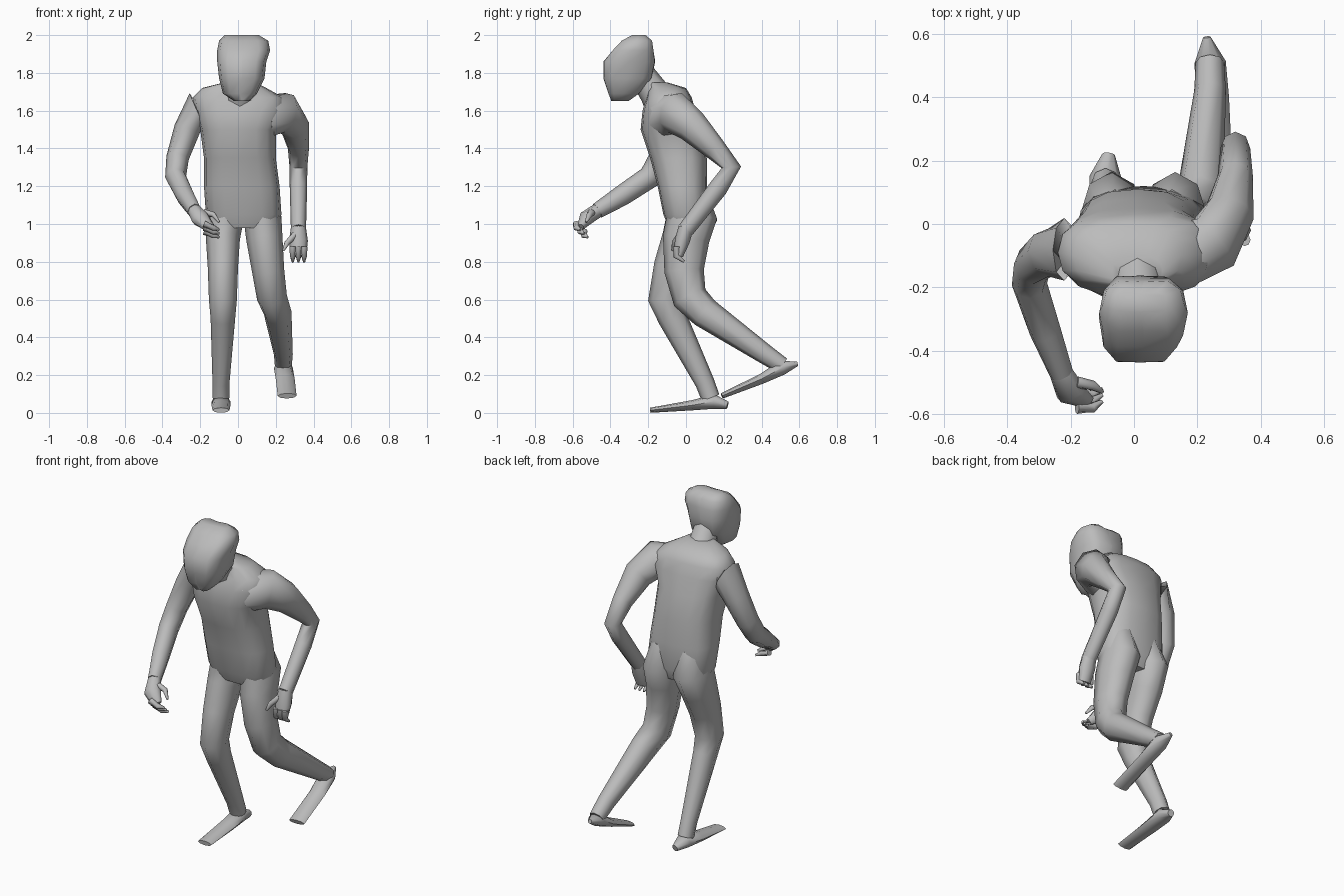
import bpy, bmesh, math
from mathutils import Vector

cube = bpy.data.objects.get("Cube")
if cube:
    bpy.data.objects.remove(cube, do_unlink=True)

shade = .5
colour = (shade, shade, shade, 1)
grey = bpy.data.materials.new("plain grey")
grey.use_nodes = True
grey.diffuse_color = colour
grey.node_tree.nodes["Principled BSDF"].inputs["Base Color"].default_value = colour


def loft(name, rings):
    """Skin a list of equal rings of points and close both ends."""
    bm = bmesh.new()
    loops = [[bm.verts.new(point) for point in ring] for ring in rings]
    for lower, upper in zip(loops, loops[1:]):
        for i in range(len(lower)):
            bm.faces.new((lower[i - 1], lower[i], upper[i], upper[i - 1]))
    bm.faces.new(loops[0])
    bm.faces.new(loops[-1])
    bmesh.ops.recalc_face_normals(bm, faces=bm.faces)
    mesh = bpy.data.meshes.new(name)
    bm.to_mesh(mesh)
    bm.free()
    mesh.materials.append(grey)
    part = bpy.data.objects.new(name, mesh)
    bpy.context.collection.objects.link(part)
    bpy.ops.object.select_all(action='DESELECT')
    part.select_set(True)
    bpy.context.view_layer.objects.active = part
    bpy.ops.object.shade_smooth_by_angle(angle=math.radians(60))
    return part


def circle(sides):
    """Cosine and sine for each corner of a regular polygon."""
    angles = [math.tau * k / sides for k in range(sides)]
    return [(math.cos(a), math.sin(a)) for a in angles]


def limb(name, stations, depth=1.1, end_depth=None):
    """Tube through (x, y, z, half width) stations; depth is relative to width."""
    points = [Vector(station[:3]) for station in stations]
    last = len(points) - 1
    if end_depth is None:
        end_depth = depth
    rings = []
    for i, point in enumerate(points):
        directions = [(b - a).normalized() for a, b in zip(points, points[1:])]
        along = (directions[max(i - 1, 0)] + directions[min(i, last - 1)]).normalized()
        side = Vector((1, 0, 0))
        side = (side - along * side.dot(along)).normalized()
        front = along.cross(side) * (depth + (end_depth - depth) * i / last)
        width = stations[i][3]
        rings.append([point + (side * c + front * s) * width for c, s in circle(8)])
    return loft(name, rings)


def soften(value):
    """Push a circle coordinate outwards for a rounded-box outline."""
    return math.copysign(abs(value) ** .77, value)


def level_ring(sides, z, x, y, half_width, half_depth):
    """Rounded-box ring lying level at height z."""
    return [Vector((x + half_width * soften(c), y + half_depth * soften(s), z))
            for c, s in circle(sides)]


def finger(name, base, knuckle, tip):
    """Short curled digit tapering to a point."""
    limb(name, [(*base, .018), (*knuckle, .015), (*tip, .006)])


# Torso: hips, waist, chest and sloping shoulders
torso_levels = [
    (.98, .03, 0, .16, .09), (1.05, .03, 0, .2, .12), (1.2, .02, -.02, .2, .13),
    (1.35, .01, -.04, .19, .15), (1.5, 0, -.08, .2, .16), (1.6, .01, -.09, .24, .14),
    (1.67, 0, -.09, .24, .12), (1.72, -.02, -.1, .17, .1), (1.75, .01, -.15, .08, .05)]
loft("torso", [level_ring(16, *level) for level in torso_levels])
limb("neck", [(.01, -.1, 1.6, .11), (.01, -.17, 1.7, .08), (.02, -.24, 1.8, .07)], 1)

# Head: two lobes meeting in a sunken seam down the middle
head_levels = [
    (1.65, .02, -.35, .04, .05), (1.69, .01, -.33, .09, .09), (1.77, .02, -.31, .12, .14),
    (1.86, .02, -.3, .13, .15), (1.92, .03, -.28, .14, .12), (1.97, .03, -.26, .13, .09),
    (2, .02, -.25, .09, .04)]
sides = 12
seam = (sides // 4, 3 * sides // 4)
head_rings = [level_ring(sides, *level) for level in head_levels]
for ring in head_rings:
    for k, inward in zip(seam, (-1, 1)):
        ring[k] += Vector((0, .013 * inward, 0))
head = loft("head", head_rings)
for edge in head.data.edges:
    first, second = (v % sides for v in edge.vertices)
    if first == second and first in seam:
        edge.use_edge_sharp = True

# Arms: the left one swings back, the right one reaches forward
limb("left_arm", [
    (.14, -.1, 1.57, .11), (.25, -.06, 1.59, .1), (.3, .03, 1.52, .08),
    (.32, .15, 1.4, .056), (.32, .24, 1.3, .047), (.32, .17, 1.19, .046),
    (.32, 0, .97, .04)])
limb("right_arm", [
    (-.13, -.09, 1.58, .11), (-.22, -.08, 1.61, .09), (-.27, -.09, 1.5, .07),
    (-.32, -.13, 1.35, .06), (-.33, -.19, 1.25, .056), (-.28, -.34, 1.15, .05),
    (-.23, -.47, 1.07, .038)])

# Hands: a palm with curled fingers and a thumb
limb("left_palm", [(.32, 0, .98, .04), (.32, -.02, .91, .05), (.32, -.04, .83, .04)], 1, .6)
finger("left_thumb", (.3, -.03, .94), (.26, -.06, .9), (.24, -.07, .86))
limb("right_palm", [(-.23, -.47, 1.07, .038), (-.2, -.53, 1.03, .05), (-.15, -.56, .98, .03)], 1, .6)
finger("right_thumb", (-.18, -.5, 1.06), (-.13, -.51, 1.05), (-.1, -.53, 1.01))
for i, digit in enumerate(("index", "middle", "little")):
    x = .29 + .03 * i
    finger(f"left_{digit}_finger", (x, -.05, .88), (x, -.05, .83), (x, -.01, .8))
    y, z = -.58 + .02 * i, 1 - .02 * i
    finger(f"right_{digit}_finger", (-.18, y, z), (-.13, y, z - .02), (-.1, y + .02, z - .03))

# Legs: the right one is planted, the left one trails bent
limb("right_leg", [
    (-.06, 0, 1.15, .08), (-.07, .03, 1.03, .1), (-.08, -.01, .92, .09),
    (-.08, -.07, .77, .08), (-.08, -.11, .6, .074), (-.08, -.07, .5, .065),
    (-.09, .1, .16, .045), (-.09, .13, .08, .045)], 1.4, 1.1)
limb("left_leg", [
    (.12, 0, 1.15, .08), (.13, .03, 1.03, .1), (.14, 0, .92, .096),
    (.16, -.01, .75, .085), (.18, .02, .61, .08), (.21, .1, .53, .074),
    (.24, .42, .31, .05), (.24, .51, .25, .045)], 1.4, 1)

# Feet: heel to toe wedges
limb("right_foot", [
    (-.08, .22, .04, .02), (-.09, .15, .06, .05), (-.09, .03, .04, .05),
    (-.09, -.19, .014, .045)], 1, .3)
limb("left_foot", [
    (.23, .59, .26, .012), (.24, .51, .24, .05), (.25, .4, .18, .05),
    (.26, .19, .09, .05)], 1, .3)
